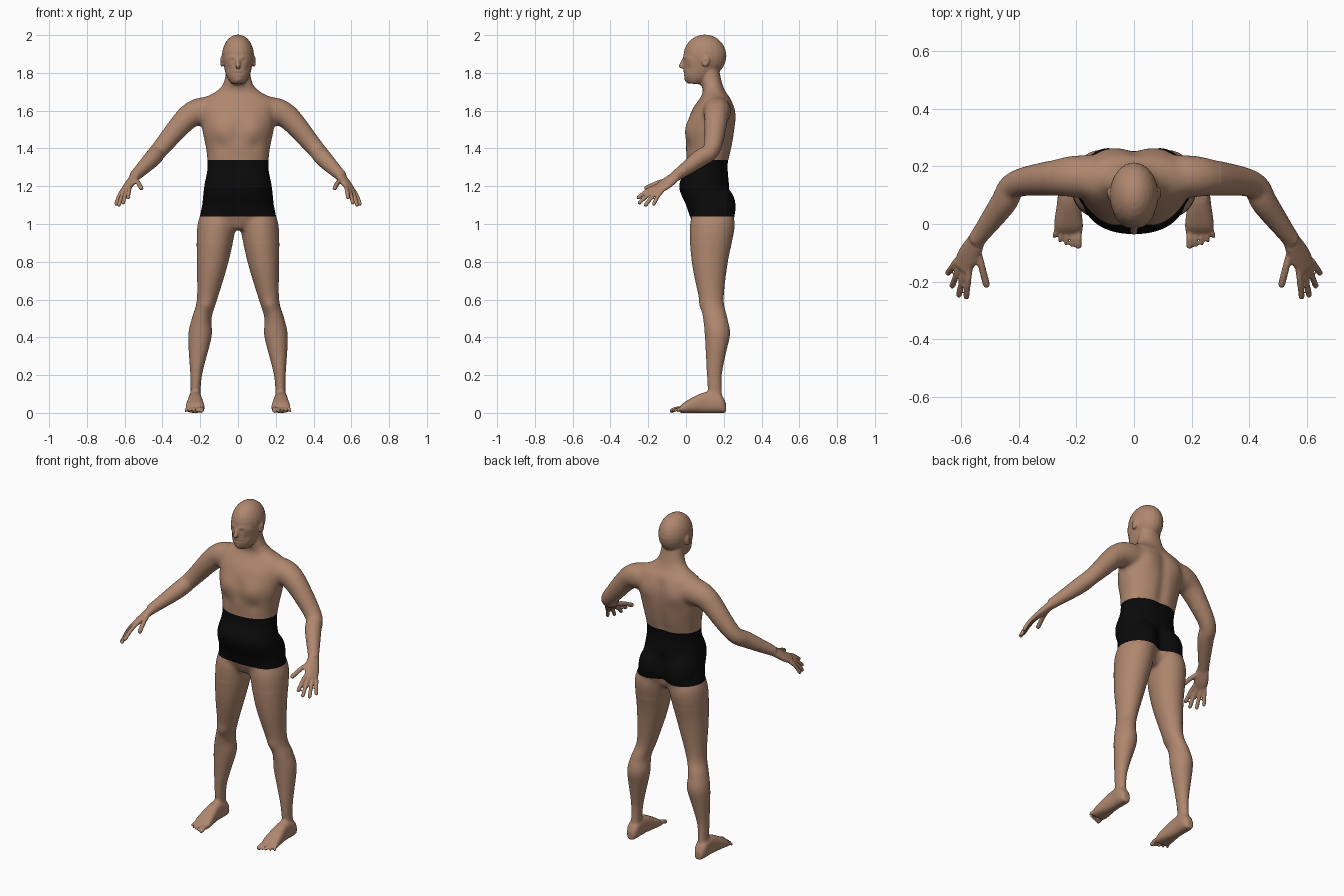
import bpy, bmesh, math
from mathutils import Vector, Matrix

cube = bpy.data.objects.get("Cube")
if cube:
    bpy.data.objects.remove(cube)

AXIS_X, AXIS_Y, AXIS_Z = Matrix.Identity(3)
VOXEL = .0052
HEM, WAIST = 1.04, 1.34


def material(name, rgb, rough):
    mat = bpy.data.materials.new(name)
    mat.use_nodes = True
    mat.diffuse_color = (*rgb, 1)
    shader = mat.node_tree.nodes["Principled BSDF"]
    shader.inputs["Base Color"].default_value = (*rgb, 1)
    shader.inputs["Roughness"].default_value = rough
    return mat


def spline(rows, steps=5):
    """Catmull-Rom resampling of rows of numbers."""
    out = []
    last = len(rows) - 1
    for i in range(last):
        before, start, end, after = (Vector(rows[max(0, min(last, i + k))]) for k in (-1, 0, 1, 2))
        for step in range(steps):
            t = step / steps
            slope_in, slope_out = (end - before) / 2, (after - start) / 2
            gap = end - start
            curve = slope_in * t + (gap * 3 - slope_in * 2 - slope_out) * t ** 2
            out.append(start + curve + (slope_in + slope_out - gap * 2) * t ** 3)
    return out + [Vector(rows[last])]


def loft(bm, rows, axes=None, across=AXIS_Y, power=2, sides=32):
    """Closed skin through rows of x, y, z, half width, half depth."""
    rows = spline(rows)
    points = [Vector(row[:3]) for row in rows]
    rings = []
    for i, row in enumerate(rows):
        if axes:
            u, v = axes
        else:
            ahead = points[min(i + 1, len(points) - 1)]
            along = (ahead - points[max(i - 1, 0)]).normalized()
            u = (across - along * across.dot(along)).normalized()
            v = along.cross(u)
        ring = []
        for k in range(sides):
            angle = math.tau * k / sides
            c, s = (math.copysign(abs(n) ** (2 / power), n) for n in (math.cos(angle), math.sin(angle)))
            ring.append(bm.verts.new(points[i] + u * c * row[3] + v * s * row[4]))
        rings.append(ring)
    for low, high in zip(rings, rings[1:]):
        for k in range(sides):
            n = (k + 1) % sides
            bm.faces.new((low[k], low[n], high[n], high[k]))
    bm.faces.new(reversed(rings[0]))
    bm.faces.new(rings[-1])


def level_stack(bm, rows, power):
    """Level rings from rows of z, left x, right x, front y, back y."""
    loft(bm, [((a + b) / 2, (front + back) / 2, z, (b - a) / 2, (back - front) / 2)
              for z, a, b, front, back in rows], (AXIS_X, AXIS_Y), power=power)


def ball(bm, centre, size, tilt=0):
    matrix = Matrix.Translation(centre) @ Matrix.Rotation(tilt, 4, 'X') @ Matrix.Diagonal((*size, 1))
    bmesh.ops.create_uvsphere(bm, u_segments=20, v_segments=14, radius=1, matrix=matrix)


def digit(bm, base, reach, radius, arch):
    """Finger or toe with a raised middle joint and round tip."""
    base, reach = Vector(base), Vector(reach)
    tip = base + reach
    joint = base + reach / 2 + AXIS_Z * arch
    loft(bm, [(*p, radius, radius) for p in (base, joint, tip)], across=AXIS_X + AXIS_Y, sides=12)
    ball(bm, tip, [radius] * 3)


bm = bmesh.new()

# Left leg
level_stack(bm, [
    (1.1, .02, .17, .06, .22), (1, .01, .215, .02, .26), (.8, .05, .218, .03, .222),
    (.6, .11, .218, .07, .2), (.5, .14, .245, .09, .22), (.4, .14, .264, .1, .228),
    (.2, .19, .253, .11, .19), (.05, .2, .25, .12, .195)], power=2)

# Left foot and toes, rows of y, height, half width
foot = [(.212, .05, .02), (.18, .1, .036), (.1, .11, .037), (0, .062, .05), (-.035, .03, .045)]
loft(bm, [(.227, y, height / 2, half, height / 2) for y, height, half in foot], (AXIS_X, AXIS_Z), power=2.5)
for i in range(5):
    short = i * i * .002
    digit(bm, (.193 + i * .019, -.02, .018), (i * .002, short - .055, -.006), .008 if i else .0125, .007)

# Left arm
loft(bm, [(x, y, z, r, r) for x, y, z, r in (
    (.13, .165, 1.6, .07), (.2, .165, 1.595, .074), (.27, .16, 1.56, .064), (.41, .138, 1.4, .047),
    (.455, .07, 1.345, .046), (.55, -.06, 1.25, .029))])

# Left hand: palm, four fingers fanned from index to little, thumb
index, little = Vector((.57, -.155, 1.2)), Vector((.615, -.125, 1.175))
index_reach, little_reach = Vector((.012, -.097, -.06)), Vector((.03, -.045, -.068))
loft(bm, [(.535, -.04, 1.265, .029, .025), (.575, -.11, 1.21, .041, .02), (.6, -.155, 1.18, .034, .012)],
     across=little - index)
for i in range(4):
    t = i / 3
    reach = index_reach.lerp(little_reach, t) * (1 + .3 * math.sin(math.pi * t))
    digit(bm, index.lerp(little, t), reach, .0112, .008)
digit(bm, (.545, -.085, 1.235), (-.033, -.125, -.045), .013, .006)

# Left buttock, ear and eye
ball(bm, (.09, .17, 1.09), (.09, .096, .12))
ball(bm, (.086, .105, 1.86), (.009, .02, .03), tilt=-.2)
ball(bm, (.032, .004, 1.866), [.013] * 3)

# Mirror the left side to the right
twin = bmesh.ops.duplicate(bm, geom=[*bm.verts, *bm.edges, *bm.faces])["geom"]
bmesh.ops.scale(bm, vec=(-1, 1, 1), verts=[g for g in twin if isinstance(g, bmesh.types.BMVert)])

# Torso and neck, rows of z, half width, front, back
torso = [(.97, .05, .05, .19), (HEM, .19, .02, .24), (1.1, .19, 0, .245), (1.2, .18, -.038, .23),
         (1.3, .162, 0, .222), (1.4, .17, 0, .245), (1.5, .19, 0, .26), (1.6, .2, .03, .26),
         (1.66, .19, .07, .24), (1.7, .12, .09, .21), (1.75, .075, .08, .19), (1.84, .06, .08, .17)]
level_stack(bm, [(z, -half, half, front, back) for z, half, front, back in torso], power=2.2)

# Head: skull, jaw and nose
ball(bm, (0, .1, 1.89), (.085, .114, .113))
jaw = [(1.742, .035, .01, .09), (1.78, .06, -.008, .14), (1.85, .077, -.013, .18), (1.89, .074, -.013, .17),
       (1.94, .05, .02, .14)]
level_stack(bm, [(z, -half, half, front, back) for z, half, front, back in jaw], power=2.2)
loft(bm, [(0, -.008, 1.875, .008, .012), (0, -.025, 1.835, .013, .014), (0, -.018, 1.824, .012, .008)],
     (AXIS_X, AXIS_Y))
bmesh.ops.recalc_face_normals(bm, faces=bm.faces[:])

# Fuse the parts into one skin
parts = bpy.data.meshes.new("parts")
bm.to_mesh(parts)
bm.free()
body = bpy.data.objects.new("body", parts)
bpy.context.collection.objects.link(body)
fuse = body.modifiers.new("fuse", 'REMESH')
fuse.mode = 'VOXEL'
fuse.voxel_size = VOXEL
graph = bpy.context.evaluated_depsgraph_get()
skin = bpy.data.meshes.new_from_object(body.evaluated_get(graph))
body.modifiers.clear()
body.data = skin
bpy.data.meshes.remove(parts)
skin.materials.clear()
skin.materials.append(material("tan skin", (.43, .243, .157), .6))
skin.materials.append(material("black cloth", (.003, .003, .003), .8))
bm = bmesh.new()
bm.from_mesh(skin)

# Soften lightly on head, hands and feet, strongly on limbs and trunk
limbs = [v for v in bm.verts if .1 < v.co.z < 1.745 and abs(v.co.x) < .56 and v.co.y > -.09]
trunk = [v for v in limbs if v.co.z > .9 and abs(v.co.x) < .3]
for group, times in ((bm.verts[:], 3), (limbs, 12), (trunk, 30)):
    for _ in range(times):
        bmesh.ops.smooth_vert(bm, verts=group, factor=.5, use_axis_x=True, use_axis_y=True, use_axis_z=True)
bm.normal_update()


def sculpt(x, y, z, radius, amount):
    """Soft push along the surface normal on both sides of the body."""
    for side in ((1, -1) if x else (1,)):
        centre = Vector((x * side, y, z))
        for v in bm.verts:
            if abs(v.co.z - z) < radius * 2.5:
                falloff = math.exp(-((v.co - centre).length / radius) ** 2)
                v.co += v.normal * amount * falloff


# Chest muscles, shoulder blades and breastbone
sculpt(.085, .01, 1.5, radius=.06, amount=.012)
sculpt(.1, .25, 1.57, radius=.055, amount=.01)
sculpt(.09, .02, 1.415, radius=.035, amount=-.005)
for i in range(4):
    sculpt(0, 0, 1.54 - i * .03, radius=.03, amount=-.003)

# Spine furrow and cleft
for i in range(11):
    sculpt(0, .24, 1.63 - i * .03, radius=.035, amount=-.006)
for i in range(7):
    sculpt(0, .24, 1.02 + i * .025, radius=.028, amount=-.009)

# Knees and calves
sculpt(.165, .08, .57, radius=.03, amount=.006)
sculpt(.2, .215, .42, radius=.05, amount=.005)

# Eye sockets, brows, cheeks, lips, chin and ear hollows
sculpt(.033, -.01, 1.866, radius=.012, amount=-.004)
sculpt(.033, -.012, 1.886, radius=.012, amount=.003)
sculpt(.055, .01, 1.825, radius=.02, amount=-.004)
sculpt(.012, -.013, 1.8, radius=.012, amount=.004)
sculpt(0, 0, 1.763, radius=.015, amount=.005)
sculpt(.094, .1, 1.86, radius=.009, amount=-.004)

# Mouth line and flat soles
for v in bm.verts:
    if v.co.y < .02 and abs(v.co.x) < .024 and abs(v.co.z - 1.8) < .004:
        v.co.y += .004
    v.co.z = max(v.co.z, 0)

# Black trunks with clean hems
for height in (HEM, WAIST):
    band = [f for f in bm.faces
            if abs(f.calc_center_median().z - height) < .03 and abs(f.calc_center_median().x) < .3]
    cut = {part for f in band for part in (f, *f.verts, *f.edges)}
    bmesh.ops.bisect_plane(bm, geom=list(cut), plane_co=AXIS_Z * height, plane_no=AXIS_Z, dist=1e-5)
for f in bm.faces:
    centre = f.calc_center_median()
    f.material_index = int(HEM < centre.z < WAIST and abs(centre.x) < .3)
    f.smooth = True
bm.to_mesh(skin)
bm.free()
